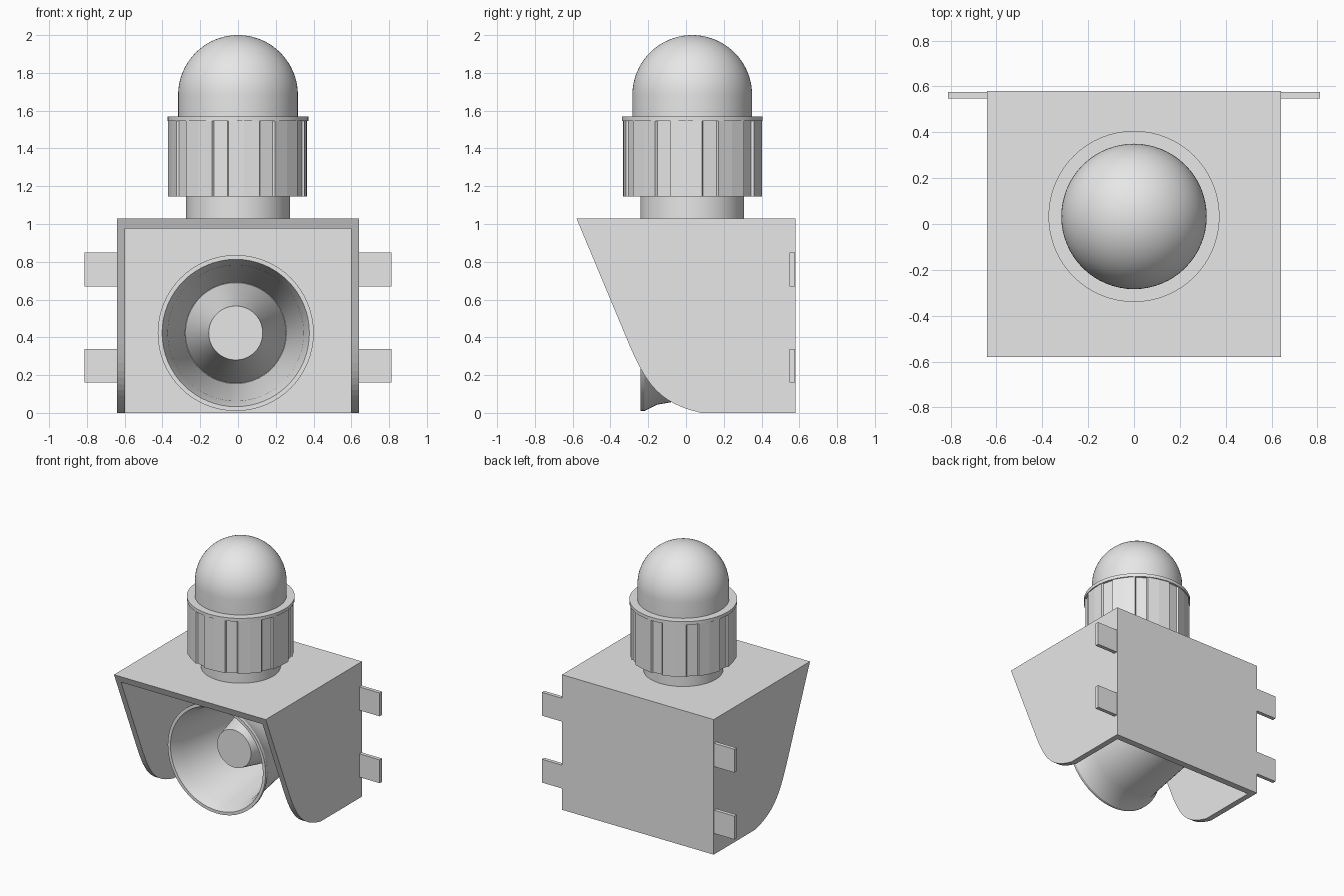
import bpy, bmesh, math
from mathutils import Vector

cube = bpy.data.objects.get("Cube")
if cube:
    bpy.data.objects.remove(cube, do_unlink=True)

GREY = (0.8, 0.8, 0.8, 1)
grey = bpy.data.materials.new("plain grey")
grey.use_nodes = True
grey.diffuse_color = GREY
grey.node_tree.nodes["Principled BSDF"].inputs["Base Color"].default_value = GREY


def finish(name, bm, smooth=False):
    bmesh.ops.recalc_face_normals(bm, faces=bm.faces)
    mesh = bpy.data.meshes.new(name)
    bm.to_mesh(mesh)
    bm.free()
    mesh.materials.append(grey)
    ob = bpy.data.objects.new(name, mesh)
    bpy.context.collection.objects.link(ob)
    if smooth:
        bpy.ops.object.select_all(action='DESELECT')
        bpy.context.view_layer.objects.active = ob
        ob.select_set(True)
        bpy.ops.object.shade_smooth_by_angle(angle=math.radians(25))
    return ob


def prism(name, points, depth):
    """Extrude a closed outline along a vector."""
    bm = bmesh.new()
    face = bm.faces.new([bm.verts.new(p) for p in points])
    new = bmesh.ops.extrude_face_region(bm, geom=[face])["geom"]
    moved = [g for g in new if isinstance(g, bmesh.types.BMVert)]
    bmesh.ops.translate(bm, vec=Vector(depth), verts=moved)
    return finish(name, bm)


def box(name, lo, hi):
    outline = [(lo[0], lo[1], lo[2]), (hi[0], lo[1], lo[2]),
               (hi[0], hi[1], lo[2]), (lo[0], hi[1], lo[2])]
    return prism(name, outline, (0, 0, hi[2] - lo[2]))


def lathe(name, profile, steps=64):
    """Revolve (radius, height) points about the local z axis."""
    bm = bmesh.new()
    verts = [bm.verts.new((r, 0, h)) for r, h in profile]
    edges = [bm.edges.new(pair) for pair in zip(verts, verts[1:])]
    bmesh.ops.spin(bm, geom=verts + edges, cent=(0, 0, 0), axis=(0, 0, 1),
                   angle=math.tau, steps=steps)
    bmesh.ops.remove_doubles(bm, verts=bm.verts, dist=0.0005)
    return finish(name, bm, smooth=True)


# Housing: curved side outline, hollowed from the front and below
W, BACK, TOP = 0.64, 0.58, 1.03
outline = [(BACK, 0), (BACK, TOP), (-BACK, TOP)]
start, c1, c2, end = [Vector(p) for p in
                      ((-0.30, 0.36), (-0.21, 0.15), (-0.14, 0.05), (0.08, 0))]
for i in range(13):
    t = i / 12
    p = ((1 - t) ** 3 * start + 3 * t * (1 - t) ** 2 * c1
         + 3 * t * t * (1 - t) * c2 + t ** 3 * end)
    outline.append((p.x, p.y))
housing = prism("housing", [(-W, y, z) for y, z in outline], (2 * W, 0, 0))
cutter = box("housing_cutter", (-0.597, -1, -0.2), (0.597, 0.53, 0.975))
cutter.hide_render = True
cutter.hide_viewport = True
hollow = housing.modifiers.new("hollow", 'BOOLEAN')
hollow.object = cutter
hollow.operation = 'DIFFERENCE'
hollow.solver = 'EXACT'

# Mounting tabs at the back of both sides
for side, label in ((1, "left"), (-1, "right")):
    for z, level in ((0.16, "lower"), (0.67, "upper")):
        x0, x1 = sorted((side * W, side * 0.812))
        box(f"{level}_{label}_tab", (x0, 0.548, z), (x1, 0.576, z + 0.178))

# Horn: flared shell with a lip, and the cone inside it
horn = lathe("horn", [(0.28, 0.53), (0.365, -0.07), (0.38, -0.155),
                      (0.413, -0.22), (0.413, -0.24), (0.39, -0.24),
                      (0.36, -0.15), (0.268, 0.52)])
cone = lathe("horn_centre_cone", [(0.266, 0.525), (0.143, -0.03), (0, -0.03)])
for ob in (horn, cone):
    ob.location = (-0.012, 0, 0.423)
    ob.rotation_euler.x = -math.pi / 2

# Beacon: neck, ribbed collar, flange and dome
AXIS_Y = 0.033
neck = lathe("beacon_neck", [(0, 1.03), (0.275, 1.03), (0.275, 1.15), (0, 1.15)])
flange = lathe("collar_flange", [(0, 1.545), (0.373, 1.545), (0.373, 1.57), (0, 1.57)])
R = 0.317
arc = [(R * math.cos(a), 2 - R + R * math.sin(a))
       for a in (i * math.pi / 40 for i in range(21))]
dome = lathe("beacon_dome", [(0, 1.565), (R, 1.565)] + arc)

PADS = 9
ring = []
for i in range(PADS):
    mid = math.radians(-85) + i * math.tau / PADS
    for offset, r in ((-14, 0.357), (-13, 0.37), (0, 0.365), (13, 0.37), (14, 0.357)):
        a = mid + math.radians(offset)
        ring.append((r * math.cos(a), r * math.sin(a), 1.145))
collar = prism("ribbed_collar", ring, (0, 0, 0.4))
for ob in (neck, flange, dome, collar):
    ob.location.y = AXIS_Y
